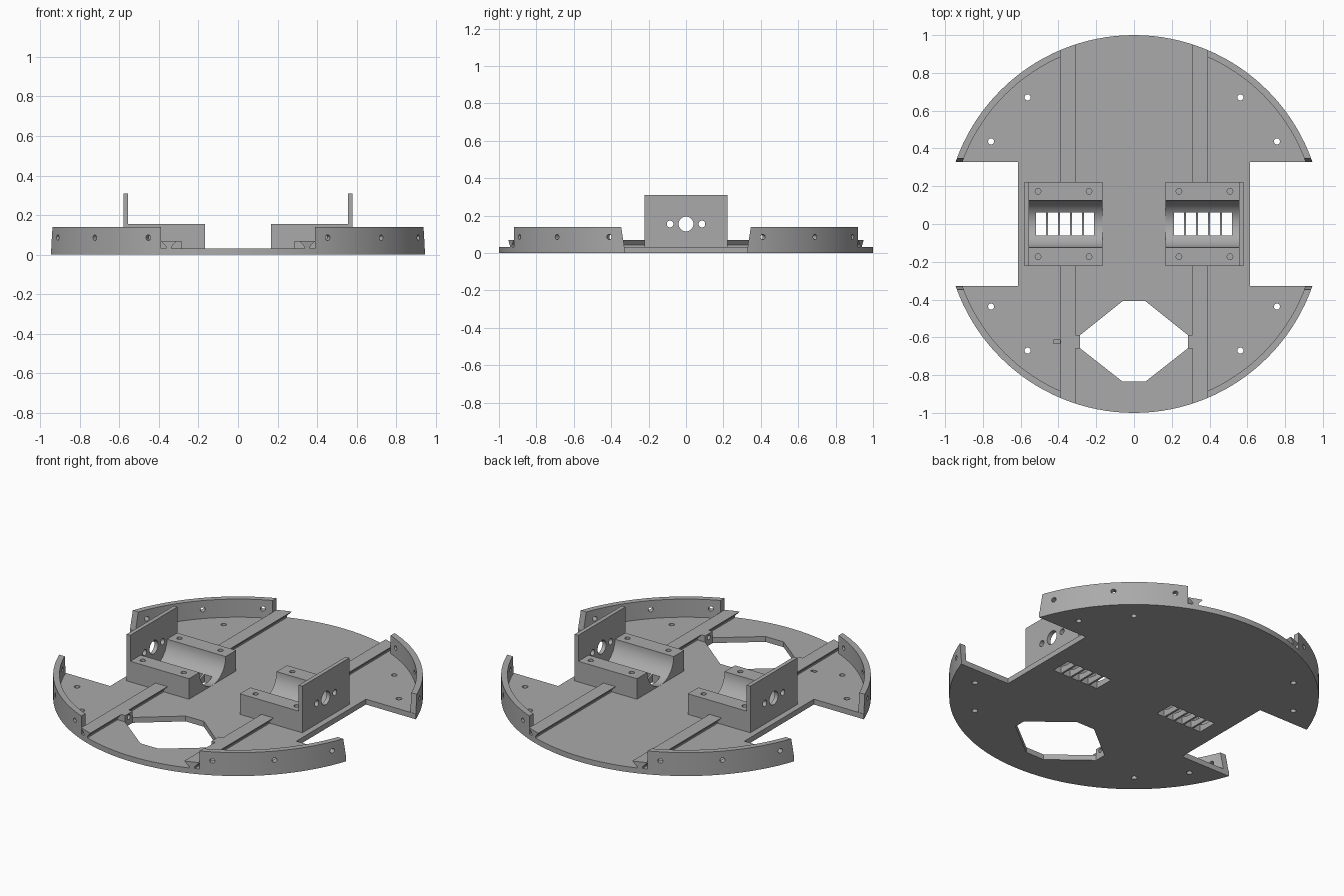
import bpy, bmesh, math
from mathutils import Matrix

cube = bpy.data.objects.get("Cube")
if cube:
    bpy.data.objects.remove(cube, do_unlink=True)

grey = bpy.data.materials.new("plain grey")
grey.use_nodes = True
COLOR = (0.4, 0.4, 0.4, 1)
grey.diffuse_color = COLOR
grey.node_tree.nodes["Principled BSDF"].inputs["Base Color"].default_value = COLOR

T = 0.032          # base plate thickness
BLOCK_TOP = 0.155  # motor cradle height
RAIL_TOP = 0.07
GAP = 0.328        # half length of the wheel cut-outs


def circle(r, u=0, v=0, n=24):
    return [(u + r * math.cos(2 * math.pi * i / n),
             v + r * math.sin(2 * math.pi * i / n)) for i in range(n)]


def rect(u0, u1, v0, v1):
    return [(u0, v0), (u1, v0), (u1, v1), (u0, v1)]


def prism(points, axis, a, b, turn=0):
    """Description of a 2D outline extruded along an axis, turned about z."""
    place = {"x": lambda u, v, t: (t, u, v),
             "y": lambda u, v, t: (u, t, v),
             "z": lambda u, v, t: (u, v, t)}[axis]
    return [[place(u, v, t) for u, v in points] for t in (a, b)], turn


def build(name, *prisms):
    bm = bmesh.new()
    for (low, high), turn in prisms:
        rot = Matrix.Rotation(turn, 3, "Z")
        lo = [bm.verts.new(rot @ bm_vec) for bm_vec in map(vec, low)]
        hi = [bm.verts.new(rot @ bm_vec) for bm_vec in map(vec, high)]
        bm.faces.new(lo)
        bm.faces.new(hi)
        for i in range(len(lo)):
            j = (i + 1) % len(lo)
            bm.faces.new((lo[i], lo[j], hi[j], hi[i]))
    bmesh.ops.recalc_face_normals(bm, faces=bm.faces)
    mesh = bpy.data.meshes.new(name)
    bm.to_mesh(mesh)
    bm.free()
    mesh.materials.append(grey)
    obj = bpy.data.objects.new(name, mesh)
    bpy.context.collection.objects.link(obj)
    return obj


def vec(p):
    return Matrix.Translation(p).to_translation()


def select(obj):
    bpy.ops.object.select_all(action="DESELECT")
    obj.select_set(True)
    bpy.context.view_layer.objects.active = obj


def carve(obj, *prisms, operation="DIFFERENCE"):
    cutter = build("cutter", *prisms)
    cutter.hide_render = True
    mod = obj.modifiers.new("carve", "BOOLEAN")
    mod.operation = operation
    mod.solver = "EXACT"
    mod.object = cutter
    select(obj)
    bpy.ops.object.modifier_apply(modifier=mod.name)
    bpy.data.objects.remove(cutter, do_unlink=True)


def smooth(obj):
    select(obj)
    bpy.ops.object.shade_smooth_by_angle(angle=math.radians(25))


SIDES = (("left", 1), ("right", -1))
disc = circle(1, n=128)

# Base plate with wheel cut-outs, window, screw holes and vent slots
plate = build("base_plate", prism(disc, "z", 0, T))
window = [(-0.06, -0.408), (0.06, -0.408), (0.285, -0.588), (0.285, -0.658),
          (0.06, -0.835), (-0.06, -0.835), (-0.285, -0.658), (-0.285, -0.588)]
cuts = [prism(window, "z", -0.1, 0.1)]
slots = []
for _, s in SIDES:
    cuts.append(prism(rect(s * 0.615, s * 1.1, -GAP, GAP), "z", -0.1, 0.1))
    for f in (1, -1):
        for x, y in ((0.563, 0.67), (0.757, 0.437)):
            cuts.append(prism(circle(0.016, s * x, f * y), "z", -0.1, 0.1))
    for i in range(5):
        x = s * (0.238 + i * 0.0635)
        slots.append(prism(rect(x - 0.026, x + 0.026, -0.06, 0.06), "z", -0.1, 0.1))
# Small screw pocket beside the right rail
cuts.append(prism(rect(-0.425, -0.392, -0.632, -0.613), "z", T - 0.012, 0.1))
carve(plate, *cuts, *slots)
smooth(plate)

# Rim walls: four arcs with slanted ends and radial screw holes
rim = build("rim_walls", prism(disc, "z", T, 0.14))
carve(rim, prism(circle(0.966, n=128), "z", 0, 0.2))
slant = [(-GAP, T - 0.01), (GAP, T - 0.01), (GAP + 0.022, 0.16), (-GAP - 0.022, 0.16)]
cuts = [prism(rect(-0.39, 0.39, -1.1, 1.1), "z", 0, 0.2)]
for _, s in SIDES:
    cuts.append(prism(slant, "x", s * 0.5, s * 1.1))
for deg in (24.3, 43.6, 63):
    for turn in (deg, 180 - deg, 180 + deg, -deg):
        cuts.append(prism(circle(0.014, 0, 0.086, 16), "x", 0.9, 1.1, math.radians(turn)))
carve(rim, *cuts)
smooth(rim)

for side, s in SIDES:
    # Dovetail rail, trimmed to the disc and interrupted by the cradle
    tail = [(s * 0.31, RAIL_TOP), (s * 0.39, RAIL_TOP), (s * 0.365, 0.042),
            (s * 0.365, T - 0.002), (s * 0.335, T - 0.002), (s * 0.335, 0.042)]
    rail = build(side + "_rail", prism(tail, "y", -1.1, 1.1))
    carve(rail, prism(disc, "z", -0.1, 0.2), operation="INTERSECT")
    carve(rail, prism(rect(0.2 * s, 0.5 * s, -0.21, 0.21), "z", -0.1, 0.2))

    # Drilled post between window and rail
    post = build(side + "_post", prism(rect(s * 0.285, s * 0.335, -0.658, -0.588), "z", 0, RAIL_TOP))
    carve(post, prism(circle(0.014, -0.623, 0.048, 16), "x", s * 0.25, s * 0.32))

    # Motor cradle with round channel, blind screw holes and vent slots
    cradle = build(side + "_motor_cradle",
                   prism(rect(s * 0.168, s * 0.56, -0.222, 0.222), "z", T - 0.001, BLOCK_TOP))
    carve(cradle, prism(circle(0.124, 0, BLOCK_TOP + 0.001, 64), "x", s * 0.1, s * 0.6))
    holes = [prism(circle(0.015, s * x, y), "z", 0.07, 0.2)
             for x in (0.238, 0.508) for y in (-0.173, 0.173)]
    carve(cradle, *holes, *slots)
    smooth(cradle)

    # Upright motor mount with shaft and screw holes
    mount = build(side + "_motor_mount",
                  prism(rect(-0.222, 0.222, T - 0.001, 0.31), "x", s * 0.556, s * 0.58))
    carve(mount, prism(circle(0.04, 0, BLOCK_TOP, 32), "x", s * 0.5, s * 0.6),
          *[prism(circle(0.018, y, BLOCK_TOP), "x", s * 0.5, s * 0.6) for y in (-0.085, 0.085)])
    smooth(mount)
